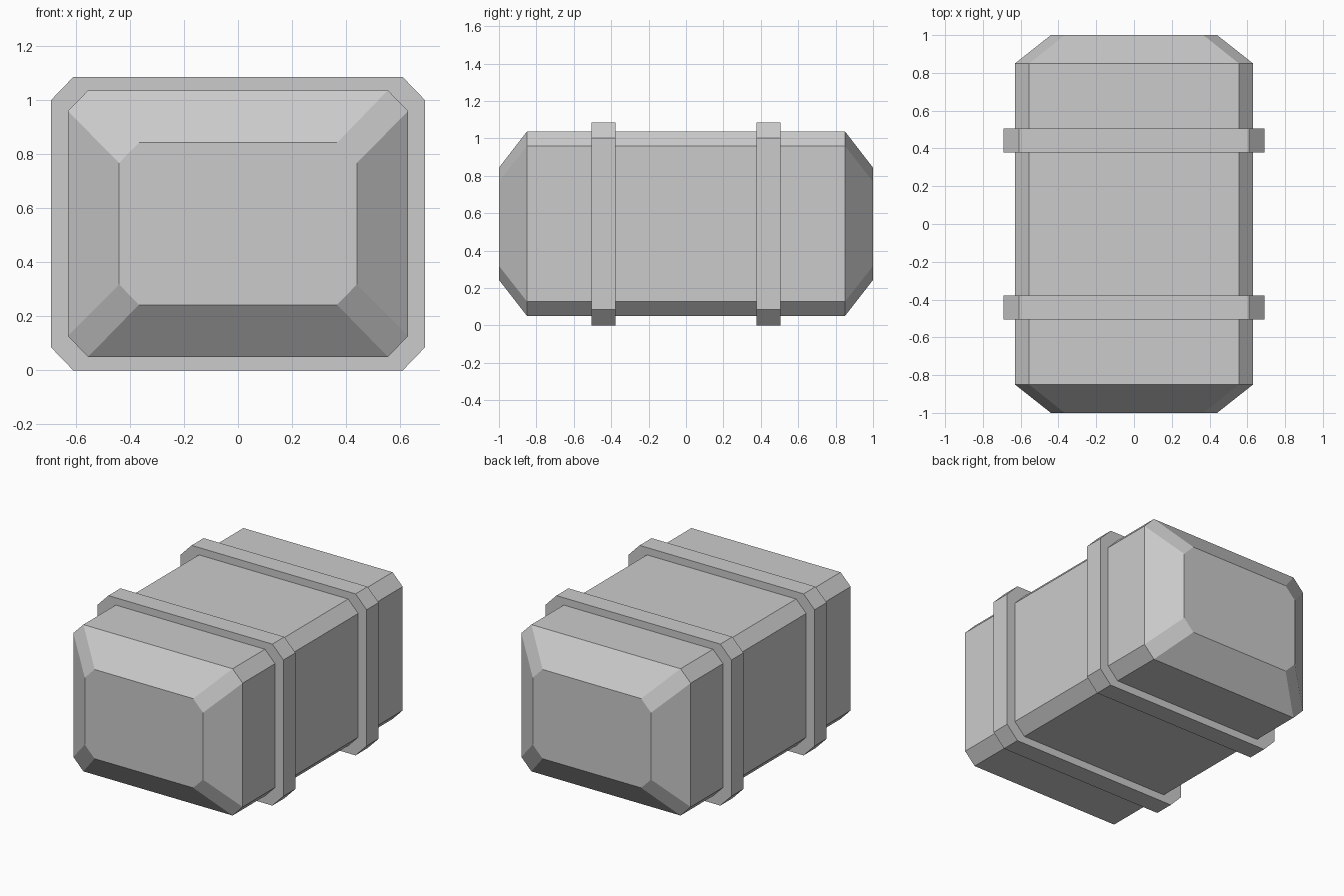
import bpy, bmesh

if "Cube" in bpy.data.objects:
    bpy.data.objects.remove(bpy.data.objects["Cube"])


def octagon(hx, z0, z1, cx, cz):
    """Chamfered rectangle outline in x/z, counter-clockwise seen from -y."""
    return [(-hx + cx, z0), (hx - cx, z0), (hx, z0 + cz), (hx, z1 - cz),
            (hx - cx, z1), (-hx + cx, z1), (-hx, z1 - cz), (-hx, z0 + cz)]


def loft(name, sections, caps):
    """Skin a list of (y, outline) sections, optionally closing both ends."""
    bm = bmesh.new()
    rings = [[bm.verts.new((x, y, z)) for x, z in outline] for y, outline in sections]
    for a, b in zip(rings, rings[1:]):
        for i in range(len(a)):
            j = (i + 1) % len(a)
            bm.faces.new((a[i], b[i], b[j], a[j]))
    if caps:
        bm.faces.new(rings[0])
        bm.faces.new(rings[-1][::-1])
        bmesh.ops.recalc_face_normals(bm, faces=bm.faces)
    else:
        bmesh.ops.reverse_faces(bm, faces=bm.faces)
    mesh = bpy.data.meshes.new(name)
    bm.to_mesh(mesh)
    bm.free()
    obj = bpy.data.objects.new(name, mesh)
    bpy.context.collection.objects.link(obj)
    return obj


end = octagon(0.44, 0.243, 0.843, 0.073, 0.075)
body = octagon(0.63, 0.05, 1.037, 0.075, 0.077)
strap = octagon(0.692, 0.0, 1.086, 0.082, 0.085)

# Container body with tapered ends
loft("container_body", [(-1, end), (-0.85, body), (0.85, body), (1, end)], True)

# Two raised straps seated on the body
for name, y in (("front_strap", -0.442), ("back_strap", 0.442)):
    a, b = y - 0.064, y + 0.064
    loft(name, [(a, body), (a, strap), (b, strap), (b, body)], False)
